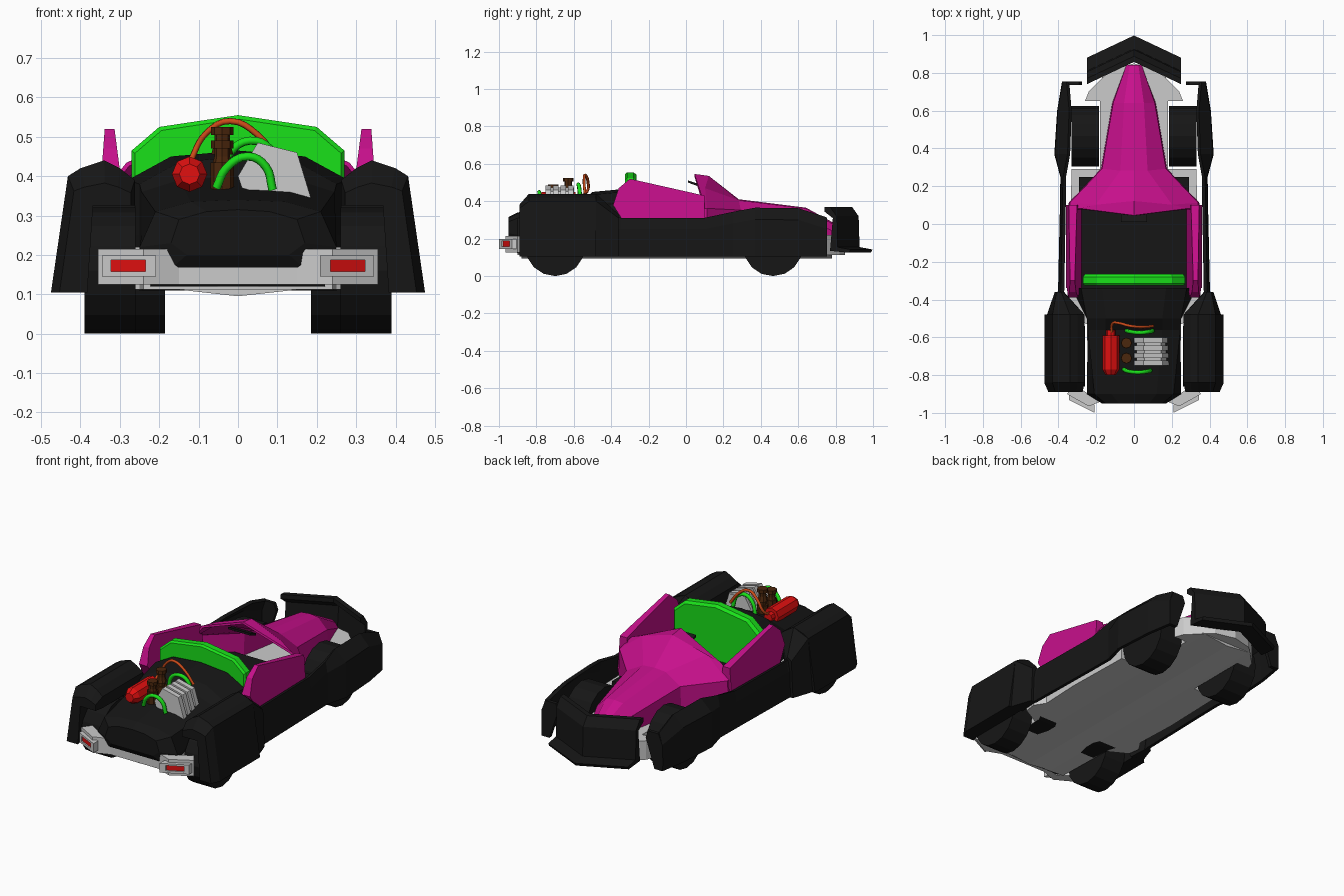
import bpy, bmesh, math
from mathutils import Vector

if "Cube" in bpy.data.objects:
    bpy.data.objects.remove(bpy.data.objects["Cube"])

COLORS = {"black": (0.008, 0.008, 0.008), "pink": (0.57, 0.005, 0.26), "green": (0.01, 0.75, 0.01),
          "red": (0.75, 0.005, 0.005), "brown": (0.07, 0.02, 0.004), "orange": (0.6, 0.07, 0.01)}
MATS = {}
for key, rgb in COLORS.items():
    MATS[key] = bpy.data.materials.new(key)
    MATS[key].diffuse_color = (*rgb, 1)


def paint(ob, color):
    if color:
        ob.data.materials.append(MATS[color])
    return ob


def loft(name, sections, color=None, closed=True, thick=0, mirror=False):
    """Skin a row of equal-length 3D sections; closed sections get end caps."""
    bm = bmesh.new()
    rows = [[bm.verts.new(p) for p in s] for s in sections]
    n = len(rows[0])
    for a, b in zip(rows, rows[1:]):
        for i in range(n if closed else n - 1):
            j = (i + 1) % n
            bm.faces.new((a[i], a[j], b[j], b[i]))
    if closed:
        bm.faces.new(rows[0])
        bm.faces.new(rows[-1])
    bmesh.ops.recalc_face_normals(bm, faces=bm.faces[:])
    me = bpy.data.meshes.new(name)
    bm.to_mesh(me)
    bm.free()
    ob = bpy.data.objects.new(name, me)
    bpy.context.collection.objects.link(ob)
    if thick:
        m = ob.modifiers.new("thickness", "SOLIDIFY")
        m.thickness, m.offset = thick, 0
    if mirror:
        m = ob.modifiers.new("mirror", "MIRROR")
        m.merge_threshold = 0.0001
    return paint(ob, color)


def both(half):
    """Complete a half section ending on the centre line."""
    return half + [(-x, y, z) for x, y, z in reversed(half[:-1])]


def along_y(name, xz, y0, y1, color=None, mirror=False):
    return loft(name, [[(x, y, z) for x, z in xz] for y in (y0, y1)], color, mirror=mirror)


def cyl(name, loc, r, depth, color, rot=(0, 0, 0), sides=8, r2=None):
    bpy.ops.mesh.primitive_cone_add(vertices=sides, radius1=r, radius2=r if r2 is None else r2,
                                    depth=depth, location=loc, rotation=rot)
    bpy.context.object.name = name
    return paint(bpy.context.object, color)


def tube(name, pts, r, color):
    cu = bpy.data.curves.new(name, "CURVE")
    cu.dimensions, cu.bevel_depth, cu.bevel_resolution = "3D", r, 1
    cu.resolution_u, cu.use_fill_caps = 4, True
    sp = cu.splines.new("BEZIER")
    sp.bezier_points.add(len(pts) - 1)
    for bp, p in zip(sp.bezier_points, pts):
        bp.co = p
        bp.handle_left_type = bp.handle_right_type = "AUTO"
    ob = bpy.data.objects.new(name, cu)
    bpy.context.collection.objects.link(ob)
    return paint(ob, color)


# Floor pan with a shallow keel
plan = [(0, .85), (.12, .82), (.24, .70), (.26, .65), (.18, .65), (.18, .29), (.33, .29), (.34, -.1),
        (.33, -.34), (.37, -.40), (.36, -.47), (.25, -.53), (.24, -.88), (0, -.9)]
plan += [(-x, y) for x, y in reversed(plan[1:-1])]
loft("chassis", [[(x, y, z) for x, y in plan] for z in (.112, .22)])
along_y("keel", [(-.17, .114), (0, .095), (.17, .114)], -.88, .78)

# Wheels
for s, side in ((1, "right"), (-1, "left")):
    cyl("rear_wheel_" + side, (s * .325, -.70, .16), .16, .13, "black", (0, math.pi / 2, 0), 16)
    cyl("front_wheel_" + side, (s * .258, .465, .16), .16, .145, "black", (0, math.pi / 2, 0), 16)

# Engine deck
deck = [(-.95, [(.13, .2), (.17, .23), (.15, .29), (.08, .31), (0, .315)]),
        (-.90, [(.22, .12), (.25, .22), (.21, .31), (.12, .335), (0, .34)]),
        (-.56, [(.245, .11), (.245, .25), (.245, .36), (.15, .39), (0, .40)]),
        (-.50, [(.25, .11), (.25, .25), (.25, .38), (.15, .435), (0, .45)]),
        (-.34, [(.33, .12), (.33, .25), (.28, .39), (.17, .45), (0, .465)])]
loft("engine_deck", [both([(x, y, z) for x, z in h]) for y, h in deck], "black")

# Nose and windscreen hood
nose = [[(.035, .84, .17), (.035, .84, .215), (.02, .84, .24), (0, .84, .25)],
        [(.11, .64, .2), (.105, .64, .30), (.05, .64, .355), (0, .64, .36)],
        [(.17, .29, .2), (.165, .29, .35), (.07, .28, .40), (0, .28, .405)],
        [(.34, .11, .2), (.335, .11, .36), (.20, .10, .465), (0, .12, .53)],
        [(.34, .08, .2), (.335, .08, .36), (.28, .08, .43), (0, .045, .54)]]
loft("nose_hood", [both(s) for s in nose], "pink", closed=False, thick=.012)

# Cockpit sides: plates tapering toward the top
side = [(.10, .22), (.10, .43), (-.30, .52), (-.36, .47), (-.39, .38), (-.34, .30), (-.34, .22)]
loft("cockpit_side", [[(.355 - .075 * (z - .3), y, z) for y, z in side],
                      [(.285 + .13 * (z - .3), y, z) for y, z in side]], "pink", mirror=True)
along_y("cockpit_floor", [(-.29, .2), (.29, .2), (.29, .245), (-.29, .245)], -.34, .25, "black")
loft("dashboard", [[(x, .01, .512), (x, .06, .495), (x, .06, .482), (x, .01, .50)] for x in (-.07, .07)], "black")

# Seat back, with a chamfered rim
rim = [(.27, .23), (.27, .465), (.20, .525), (0, .555)]
seat = [both([(x * k, y, .23 + (z - .23) * k) for x, z in rim])
        for y, k in ((-.325, .97), (-.315, 1), (-.28, 1), (-.265, .96))]
loft("seat_back", seat, "green")

# Rear fenders arching over the wheels
arch = [(.475, .105), (.432, .40), (.40, .42), (.34, .44), (.30, .42), (.262, .39), (.262, .325), (.375, .325), (.392, .105)]
fender = [[((x - .33) * k + .33, y, z - d * max(0, z - .325)) for x, z in arch]
          for y, k, d in ((-.89, .85, .5), (-.84, 1, 0), (-.48, 1, 0))]
fender[0] = [(max(x, .262), y, z) for x, y, z in fender[0]]
loft("rear_fender", fender, "black", mirror=True)
loft("fender_tail", [[(.262, -.48, .32), (.262, -.48, .39), (.34, -.48, .44), (.432, -.48, .40), (.46, -.48, .105), (.38, -.48, .105)],
                     [(.37, -.36, .28), (.375, -.36, .31), (.385, -.36, .33), (.41, -.36, .31), (.42, -.36, .105), (.39, -.36, .105)]],
     "black", mirror=True)

# Long side panels that flare over the front wheels
panel = [(-.48, .415, .40, .32), (-.35, .39, .378, .31), (.10, .38, .37, .31), (.25, .378, .368, .34),
         (.37, .41, .345, .36), (.60, .395, .337, .357), (.75, .37, .35, .31)]
loft("side_panel", [[(xo + .003, y, .105), (xo, y, zt - .06), (xi, y, zt)] for y, xo, xi, zt in panel],
     "black", closed=False, thick=.018, mirror=True)
along_y("panel_end", [(.275, .27), (.29, .31), (.355, .31), (.38, .25), (.38, .105), (.33, .105)],
        .735, .755, "black", mirror=True)

# V-shaped wing at the nose
wing = [(.74, .37), (.77, .37), (.805, .32), (.81, .155), (.88, .142), (.87, .125), (.77, .135), (.785, .31), (.74, .345)]
loft("nose_wing", [[(x, y + dy, z) for y, z in wing] for x, dy in ((-.25, 0), (0, .118), (.25, 0))], "black")

# Bumper with angled lamps
bar = [(.355, -.90), (.24, -.965), (.15, -.93), (-.15, -.93), (-.24, -.965), (-.355, -.90)]
loft("bumper", [[(x, y, .125), (x, y, .215), (x * .9, y + .05, .215), (x * .9, y + .05, .125)] for x, y in bar])


def lamp(name, x0, x1, z0, z1, out, color):
    pts = [(x0, z0), (x1, z0), (x1, z1), (x0, z1)]
    loft(name, [[(x, -.972 + (x - .24) * .5 - o, z) for x, z in pts] for o in (-.03, out)], color, mirror=True)


for nm, a, b, c, d in (("top", .208, .345, .187, .198), ("bottom", .208, .345, .145, .158),
                       ("inner", .208, .235, .145, .198), ("outer", .322, .345, .145, .198)):
    lamp("lamp_frame_" + nm, a, b, c, d, .012, None)
lamp("lamp", .23, .325, .155, .19, .004, "red")

# Engine: finned block, tank, stacks and pipes
block = Vector((.095, .41))
fin = [(0, .40), (.05, .485), (.15, .46), (.185, .345), (.10, .345), (.01, .37)]
along_y("engine_block", [tuple(block + (Vector(p) - block) * .85) for p in fin], -.75, -.60)
for i in range(4):
    along_y("engine_fin_%d" % i, fin, -.75 + i * .04, -.722 + i * .04)
flat = (math.pi / 2, 0, 0)
cyl("tank", (-.123, -.68, .405), .045, .18, "red", flat)
cyl("tank_cap_front", (-.123, -.785, .405), .026, .03, "red", flat, r2=.045)
bpy.context.object.rotation_euler.x = -math.pi / 2
cyl("tank_cap_back", (-.123, -.575, .405), .026, .03, "red", flat)
for i, (y, top) in enumerate(((-.63, .525), (-.71, .49))):
    cyl("stack_%d" % i, (-.04, y, (top + .34) / 2), .02, top - .34, "brown")
    cyl("stack_lip_%d" % i, (-.04, y, top - .01), .028, .02, "brown")
    cyl("stack_ring_%d" % i, (-.04, y, top - .055), .028, .03, "brown", r2=.02)
    cyl("stack_base_%d" % i, (-.04, y, .40), .03, .07, "brown")
tube("hose_front", [(-.055, -.77, .37), (-.03, -.78, .42), (.025, -.785, .45), (.07, -.78, .425), (.088, -.775, .365)], .011, "green")
tube("hose_back", [(-.04, -.565, .40), (-.02, -.57, .46), (.03, -.575, .49), (.08, -.57, .47), (.10, -.565, .41)], .011, "green")
tube("fuel_pipe", [(-.12, -.58, .42), (-.115, -.53, .45), (-.08, -.525, .51), (-.02, -.54, .54), (.05, -.545, .505), (.10, -.54, .44)], .008, "orange")

for m in bpy.data.materials:
    if m.users and not m.is_grease_pencil:
        m.use_nodes = True
        m.node_tree.nodes["Principled BSDF"].inputs["Base Color"].default_value = m.diffuse_color
